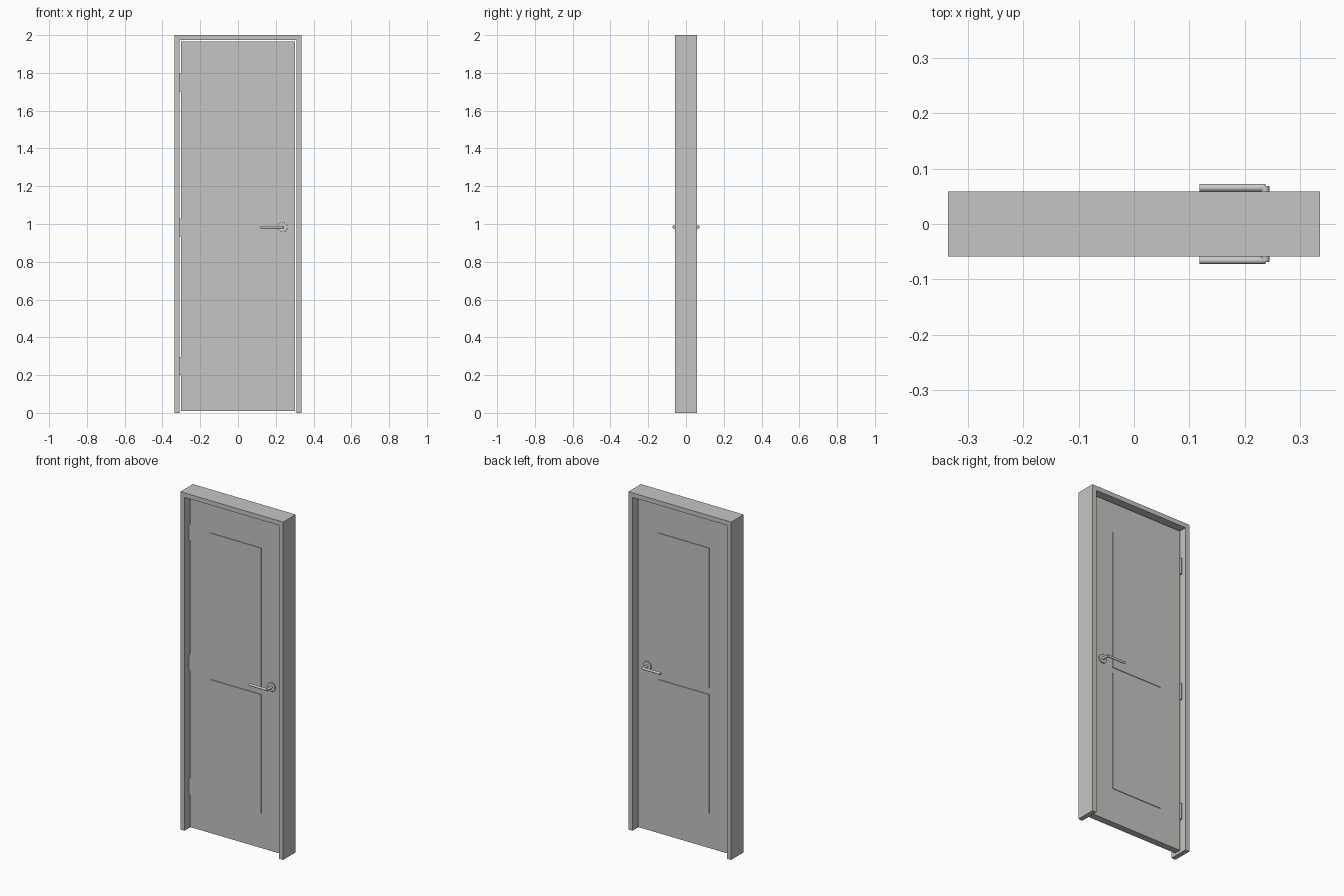
import bpy, bmesh, math
from mathutils import Vector

cube = bpy.data.objects.get("Cube")
if cube:
    bpy.data.objects.remove(cube, do_unlink=True)


def material(name, rgb):
    m = bpy.data.materials.new(name)
    m.use_nodes = True
    m.diffuse_color = (*rgb, 1)
    m.node_tree.nodes["Principled BSDF"].inputs["Base Color"].default_value = (*rgb, 1)
    return m


PAINT = material("warm grey paint", (0.57, 0.56, 0.54))
METAL = material("satin metal", (0.60, 0.60, 0.59))


def finish(name, bm, mat):
    bmesh.ops.recalc_face_normals(bm, faces=bm.faces)
    mesh = bpy.data.meshes.new(name)
    bm.to_mesh(mesh)
    bm.free()
    mesh.materials.append(mat)
    ob = bpy.data.objects.new(name, mesh)
    bpy.context.collection.objects.link(ob)
    return ob


def box(name, lo, hi, mat):
    bm = bmesh.new()
    bmesh.ops.create_cube(bm, size=1)
    lo, hi = Vector(lo), Vector(hi)
    for v in bm.verts:
        v.co = (lo + hi) / 2 + v.co * (hi - lo)
    return finish(name, bm, mat)


def rod(name, start, end, radius, mat, bevel=0.0, sides=32):
    start, end = Vector(start), Vector(end)
    axis = end - start
    bm = bmesh.new()
    bmesh.ops.create_cone(bm, cap_ends=True, segments=sides, radius1=radius,
                          radius2=radius, depth=axis.length)
    turn = Vector((0, 0, 1)).rotation_difference(axis)
    for v in bm.verts:
        v.co = turn @ v.co + (start + end) / 2
    ob = finish(name, bm, mat)
    if bevel:
        mod = ob.modifiers.new("soft edge", "BEVEL")
        mod.width, mod.segments = bevel, 3
    bpy.ops.object.select_all(action="DESELECT")
    ob.select_set(True)
    bpy.context.view_layer.objects.active = ob
    bpy.ops.object.shade_smooth_by_angle(angle=math.radians(35))
    return ob


# Door frame: an upside-down U extruded through the wall depth
OUT, INN, DEPTH = 0.3365, 0.309, 0.0585
HEAD = 1.973
bm = bmesh.new()
outline = [(-OUT, 0), (-OUT, 2), (OUT, 2), (OUT, 0),
           (INN, 0), (INN, HEAD), (-INN, HEAD), (-INN, 0)]
face = bm.faces.new([bm.verts.new((x, -DEPTH, z)) for x, z in outline])
new = bmesh.ops.extrude_face_region(bm, geom=[face])["geom"]
bmesh.ops.translate(bm, vec=(0, 2 * DEPTH, 0),
                    verts=[g for g in new if isinstance(g, bmesh.types.BMVert)])
finish("door_frame", bm, PAINT)

# Door leaf with a small gap to the frame
HALF, SKIN = 0.301, 0.02
box("door_leaf", (-HALF, -SKIN, 0.01), (HALF, SKIN, 1.966), PAINT)

# Raised panels and a lever handle on each face
HX, HZ, LEVER_Y = 0.2365, 0.983, 0.0655
for side, s in (("front", -1), ("back", 1)):
    for level, z0, z1 in (("upper", 0.957, 1.787), ("lower", 0.215, 0.92)):
        ys = sorted((s * (SKIN - 0.002), s * (SKIN + 0.004)))
        box(f"{side}_{level}_panel", (-0.167, ys[0], z0), (0.167, ys[1], z1), PAINT)
    rod(f"{side}_handle_rose", (HX, s * SKIN, HZ), (HX, s * (SKIN + 0.008), HZ),
        0.026, METAL, 0.002)
    rod(f"{side}_handle_neck", (HX, s * SKIN, HZ), (HX, s * 0.069, HZ),
        0.008, METAL, 0.002)
    rod(f"{side}_handle_lever", (0.118, s * LEVER_Y, HZ), (HX + 0.001, s * LEVER_Y, HZ),
        0.007, METAL, 0.001)

# Hinges in the gap, with the knuckle on the back
for place, z in (("lower", 0.248), ("middle", 0.982), ("upper", 1.749)):
    box(f"{place}_hinge_plate", (-INN, -0.015, z - 0.048), (-HALF, SKIN, z + 0.048), METAL)
    rod(f"{place}_hinge_knuckle", (-0.303, SKIN + 0.005, z - 0.048),
        (-0.303, SKIN + 0.005, z + 0.048), 0.006, METAL, sides=20)
